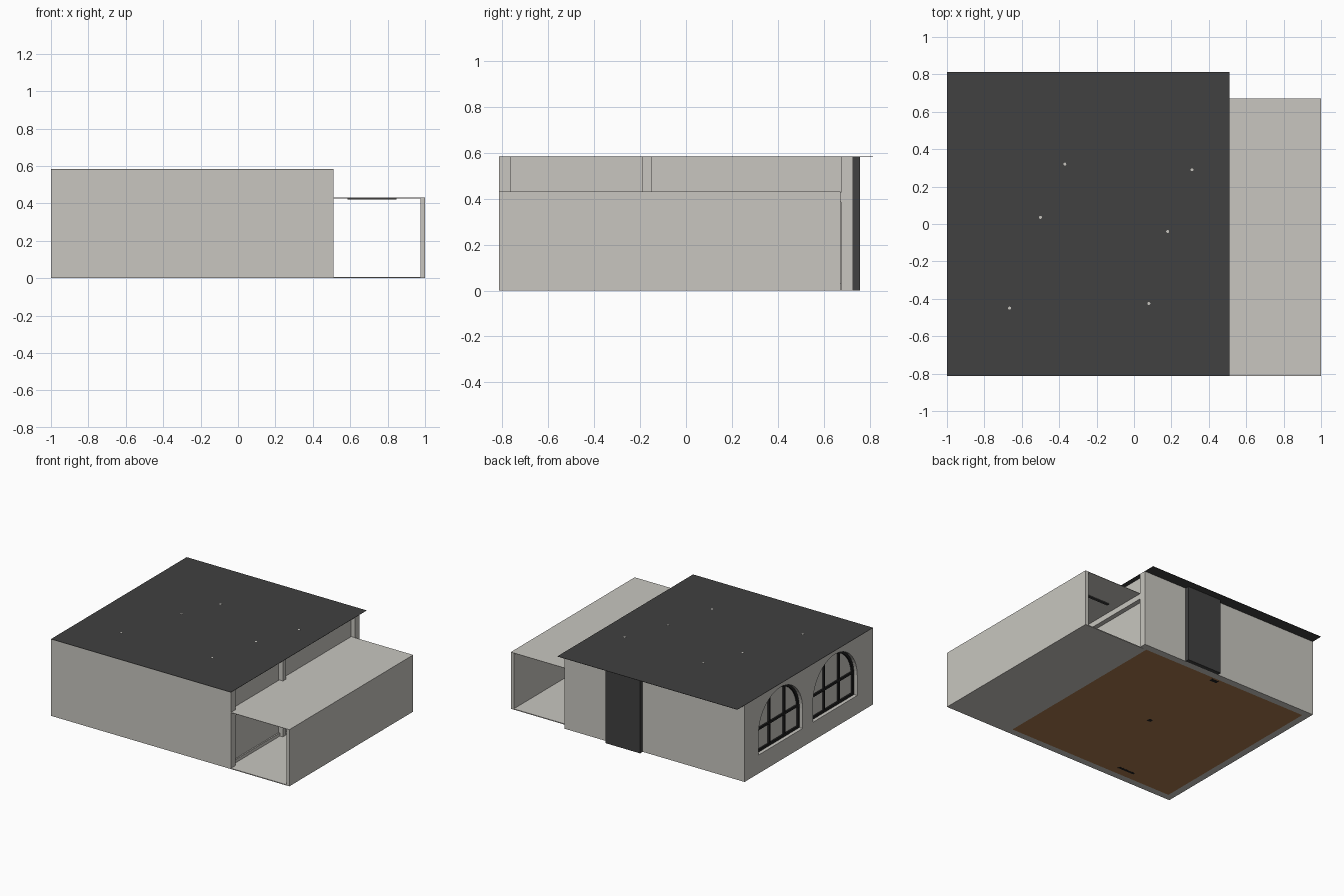
import bpy, bmesh, math

if "Cube" in bpy.data.objects:
    bpy.data.objects.remove(bpy.data.objects["Cube"])

def material(name, rgb):
    m = bpy.data.materials.new(name)
    m.diffuse_color = (*rgb, 1)
    m.use_nodes = True
    m.node_tree.nodes["Principled BSDF"].inputs["Base Color"].default_value = m.diffuse_color
    return m

PLASTER = material("warm grey plaster", (0.58, 0.565, 0.525))
DARK = material("charcoal", (0.052, 0.052, 0.052))
BLACK = material("black metal", (0.015, 0.015, 0.015))
WOOD = material("brown wood", (0.40, 0.19, 0.075))

def finish(name, bm, mat):
    bmesh.ops.recalc_face_normals(bm, faces=bm.faces)
    me = bpy.data.meshes.new(name)
    bm.to_mesh(me)
    bm.free()
    me.materials.append(mat)
    ob = bpy.data.objects.new(name, me)
    bpy.context.collection.objects.link(ob)
    return ob

def box(name, x, y, z, mat):
    """Box from (min, max) pairs along each axis."""
    bm = bmesh.new()
    bmesh.ops.create_cube(bm, size=1)
    for v in bm.verts:
        for i, (a, b) in enumerate((x, y, z)):
            v.co[i] = a if v.co[i] < 0 else b
    return finish(name, bm, mat)

def cylinder(name, x, y, z, r, mat, r_top=None):
    bm = bmesh.new()
    bmesh.ops.create_cone(bm, cap_ends=True, segments=16, radius1=r,
                          radius2=r if r_top is None else r_top, depth=z[1] - z[0])
    bmesh.ops.translate(bm, verts=bm.verts, vec=(x, y, (z[0] + z[1]) / 2))
    return finish(name, bm, mat)

# key dimensions
LEFT, MID, RIGHT = -1.0, 0.51, 1.0
FRONT, BACK, ROOF_BACK = -0.813, 0.726, 0.813
TOP, LOW, T = 0.581, 0.43, 0.052
SPRING, SILL, R = 0.29, 0.14, 0.265

def arch(yc, inset=0.0, n=24):
    """Outline of an arched window in the (y, z) plane."""
    r = R - inset
    pts = [(yc - r, SILL + inset), (yc + r, SILL + inset)]
    pts += [(yc + r * math.cos(math.pi * i / n), SPRING + r * math.sin(math.pi * i / n))
            for i in range(n + 1)]
    return pts

def arch_prism(name, yc, x0, x1, mat):
    bm = bmesh.new()
    f = bm.faces.new([bm.verts.new((x0, y, z)) for y, z in arch(yc)])
    ext = bmesh.ops.extrude_face_region(bm, geom=[f])
    moved = [v for v in ext["geom"] if isinstance(v, bmesh.types.BMVert)]
    bmesh.ops.translate(bm, verts=moved, vec=(x1 - x0, 0, 0))
    return finish(name, bm, mat)

def arch_ring(name, yc, x0, x1, width, mat):
    bm = bmesh.new()
    loops = [[bm.verts.new((x, y, z)) for y, z in arch(yc, ins)]
             for x, ins in ((x0, 0), (x0, width), (x1, width), (x1, 0))]
    n = len(loops[0])
    for k in range(4):
        a, b = loops[k], loops[(k + 1) % 4]
        for i in range(n):
            j = (i + 1) % n
            bm.faces.new((a[i], a[j], b[j], b[i]))
    return finish(name, bm, mat)

# main room walls
box("front_wall", (LEFT, MID), (FRONT, FRONT + T), (0, TOP), PLASTER)
box("back_wall", (LEFT, MID), (BACK - T, BACK), (0, TOP), PLASTER)
left_wall = box("left_wall", (LEFT, LEFT + T), (FRONT + T, BACK - T), (0, TOP), PLASTER)
box("dividing_wall", (0.455, 0.475), (FRONT + T, BACK - T), (0, TOP), PLASTER)
box("dividing_post", (0.475, MID), (-0.19, -0.15), (0, TOP), PLASTER)
box("dividing_beam", (0.475, MID), (FRONT + T, BACK - T), (0.385, LOW - 0.004), PLASTER)
box("dividing_skirting", (0.475, 0.485), (FRONT + T, BACK - T), (0, 0.03), PLASTER)

# two recessed arched windows in the left wall, with black glazing bars
for k, yc in enumerate((0.295, -0.36)):
    cutter = arch_prism(f"window_cutter_{k}", yc, LEFT - 0.05, LEFT + 0.04, PLASTER)
    cutter.hide_render = True
    cutter.hide_viewport = True
    mod = left_wall.modifiers.new("window_recess", "BOOLEAN")
    mod.operation, mod.object, mod.solver = "DIFFERENCE", cutter, "EXACT"
    x = (LEFT + 0.027, LEFT + 0.04)
    arch_ring(f"window_frame_{k}", yc, x[0], x[1], 0.018, BLACK)
    rise = math.sqrt(R * R - (R / 3) ** 2)
    for s in (-1, 1):
        y = yc + s * R / 3
        box(f"window_upright_{k}", x, (y - 0.008, y + 0.008),
            (SILL + 0.01, SPRING + rise - 0.008), BLACK)
    box(f"window_crossbar_{k}", x, (yc - R + 0.01, yc + R - 0.01),
        (SPRING + 0.015, SPRING + 0.031), BLACK)

# roof, back door panel and wooden floor
box("main_roof", (LEFT, MID), (FRONT, ROOF_BACK), (TOP, TOP + 0.002), DARK)
box("back_door", (-0.145, 0.145), (BACK, 0.757), (0, TOP), DARK)
box("wood_floor", (LEFT + T, 0.455), (FRONT + T, BACK - T), (0, 0.006), WOOD)

# open side passage
box("passage_floor", (0.475, RIGHT), (FRONT, 0.672), (0, 0.006), PLASTER)
box("passage_outer_wall", (0.975, RIGHT), (FRONT, 0.672), (0, LOW - 0.003), PLASTER)
box("passage_roof", (MID - 0.03, RIGHT), (FRONT, 0.672), (LOW - 0.003, LOW), PLASTER)
box("passage_lamp", (0.585, 0.847), (0.41, 0.43), (0.42, 0.427), DARK)

# hanging lamps whose cords reach the roof
for i, (x, y) in enumerate(((-0.37, 0.32), (0.31, 0.29), (-0.5, 0.035),
                            (0.18, -0.04), (-0.665, -0.45), (0.08, -0.425))):
    cylinder(f"lamp_cord_{i}", x, y, (0.5, TOP + 0.003), 0.008, PLASTER)
    cylinder(f"lamp_shade_{i}", x, y, (0.46, 0.5), 0.03, BLACK, 0.012)

# small dark floor pieces
box("centre_floor_plate", (-0.205, -0.175), (-0.07, -0.04), (-0.0005, 0.008), BLACK)
box("front_floor_strip", (-0.58, -0.44), (-0.7, -0.68), (-0.0005, 0.008), BLACK)
box("door_mat", (-0.21, -0.15), (0.63, 0.66), (-0.0005, 0.008), BLACK)
